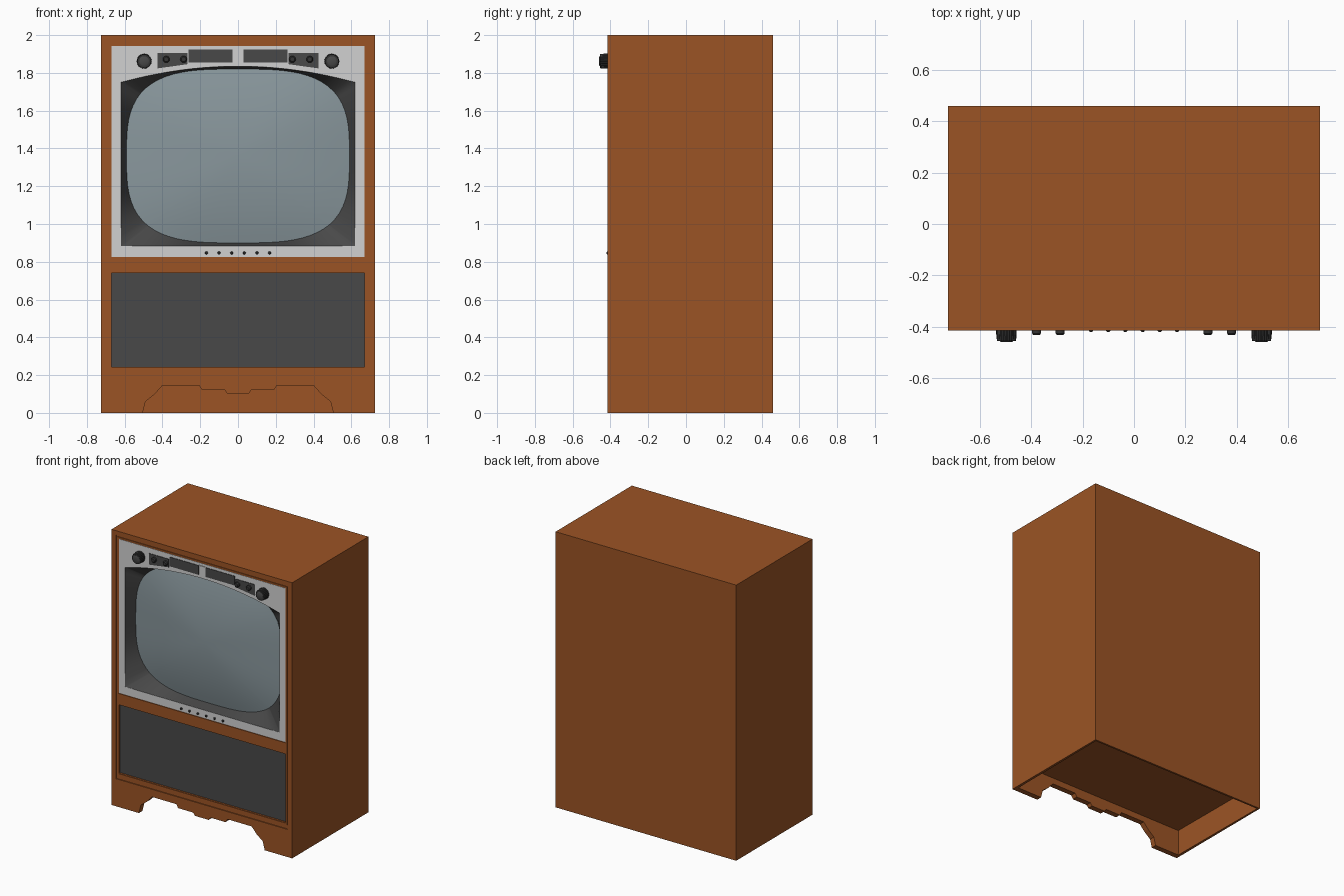
import bpy, bmesh, math
from mathutils import Matrix

if "Cube" in bpy.data.objects:
    bpy.data.objects.remove(bpy.data.objects["Cube"])


def material(name, r, g, b):
    m = bpy.data.materials.new(name)
    m.diffuse_color = (r, g, b, 1)
    m.use_nodes = True
    m.node_tree.nodes["Principled BSDF"].inputs["Base Color"].default_value = m.diffuse_color
    return m


WOOD = material("brown wood", 0.33, 0.088, 0.018)
SILVER = material("light grey trim", 0.64, 0.64, 0.64)
DARK = material("dark grey", 0.066, 0.066, 0.066)
BLACK = material("charcoal", 0.035, 0.035, 0.035)
GLASS = material("grey blue glass", 0.25, 0.31, 0.335)


def finish(ob, mat, smooth=False):
    ob.data.materials.clear()
    ob.data.materials.append(mat)
    bpy.ops.object.select_all(action='DESELECT')
    ob.select_set(True)
    bpy.context.view_layer.objects.active = ob
    if smooth:
        bpy.ops.object.shade_smooth_by_angle(angle=math.radians(35))
    return ob


def mesh_object(name, bm, mat, smooth=False):
    bmesh.ops.recalc_face_normals(bm, faces=bm.faces)
    me = bpy.data.meshes.new(name)
    bm.to_mesh(me)
    bm.free()
    ob = bpy.data.objects.new(name, me)
    bpy.context.collection.objects.link(ob)
    return finish(ob, mat, smooth)


def plate(name, loops, y0, y1, mat):
    """Flat plate from x/z outlines (first is outer, others are holes)."""
    cu = bpy.data.curves.new(name, 'CURVE')
    cu.dimensions = '2D'
    cu.fill_mode = 'BOTH'
    cu.extrude = (y1 - y0) / 2
    for pts in loops:
        sp = cu.splines.new('POLY')
        sp.points.add(len(pts) - 1)
        for p, (x, z) in zip(sp.points, pts):
            p.co = (x, z, 0, 1)
        sp.use_cyclic_u = True
    ob = bpy.data.objects.new(name, cu)
    bpy.context.collection.objects.link(ob)
    ob.rotation_euler.x = math.pi / 2
    ob.location.y = (y0 + y1) / 2
    bpy.ops.object.select_all(action='DESELECT')
    ob.select_set(True)
    bpy.context.view_layer.objects.active = ob
    bpy.ops.object.convert(target='MESH')
    ob = bpy.context.object
    ob.data.shade_flat()
    return finish(ob, mat)


def rect(x, z0, z1):
    return [(-x, z0), (x, z0), (x, z1), (-x, z1)]


def box(bm, x0, x1, y0, y1, z0, z1):
    m = Matrix.Translation(((x0 + x1) / 2, (y0 + y1) / 2, (z0 + z1) / 2))
    m = m @ Matrix.Diagonal((x1 - x0, y1 - y0, z1 - z0, 1))
    return bmesh.ops.create_cube(bm, size=1, matrix=m)


def knob(name, x, z, profile, mat, sides=24, flute=0.0):
    """Turned knob facing -y; profile is (radius, y) from base to tip."""
    bm = bmesh.new()
    rings = []
    for r, y in profile:
        ring = []
        for i in range(sides):
            a = 2 * math.pi * i / sides
            q = r * (1 - flute * (i % 2))
            ring.append(bm.verts.new((x + q * math.cos(a), y, z + q * math.sin(a))))
        rings.append(ring)
    for a, b in zip(rings, rings[1:]):
        for i in range(sides):
            j = (i + 1) % sides
            bm.faces.new((a[i], a[j], b[j], b[i]))
    bm.faces.new(rings[0])
    bm.faces.new(rings[-1])
    return mesh_object(name, bm, mat, smooth=not flute)


# Cabinet shell, open at the front and underneath, with a raised floor
bm = bmesh.new()
box(bm, -0.725, 0.725, -0.375, 0.46, 0, 2)
bm.normal_update()
bmesh.ops.delete(bm, geom=[f for f in bm.faces if f.normal.y < -0.5 or f.normal.z < -0.5],
                 context='FACES')
shell = mesh_object("cabinet_shell", bm, WOOD)
mod = shell.modifiers.new("walls", 'SOLIDIFY')
mod.thickness = 0.02
mod.offset = -1
bm = bmesh.new()
box(bm, -0.71, 0.71, -0.376, 0.45, 0.19, 0.21)
mesh_object("cabinet_floor", bm, WOOD)

# Front frame with a scalloped foot line
arch = [(-0.505, 0), (-0.49, 0.06), (-0.44, 0.10), (-0.40, 0.145), (-0.205, 0.145),
        (-0.19, 0.12), (-0.07, 0.12), (-0.055, 0.10)]
outer = [(-0.725, 0)] + arch + [(-x, z) for x, z in reversed(arch)]
outer += [(0.725, 0), (0.725, 2), (-0.725, 2)]
plate("front_frame", [outer, rect(0.69, 0.2, 1.968)], -0.415, -0.375, WOOD)

# Slightly lower moulding around screen and speaker, with a raised lip
plate("front_moulding", [rect(0.69, 0.2, 1.968), rect(0.67, 0.825, 1.943),
                         rect(0.67, 0.243, 0.74)], -0.408, -0.375, WOOD)
plate("moulding_lip", [rect(0.684, 0.23, 1.958), rect(0.672, 0.823, 1.946),
                       rect(0.672, 0.241, 0.742)], -0.413, -0.406, WOOD)

# Speaker cloth
plate("speaker_panel", [rect(0.675, 0.238, 0.745)], -0.397, -0.378, DARK)

# Screen opening and picture tube outlines, both measured from the screen centre
CZ = 1.36


def opening_radius(a):
    c, s = math.cos(a), math.sin(a)
    k = 0.221 * c * c
    r = (-s + math.sqrt(s * s + 4 * k * 0.475)) / (2 * k) if k > 1e-6 else 0.475
    if abs(c) > 1e-6:
        r = min(r, 0.62 / abs(c))
    return min(r, 0.476 / -s) if s < -1e-6 else r


def tube_radius(a):
    n = 3.2
    return ((abs(math.cos(a)) / 0.59) ** n + (abs(math.sin(a)) / 0.46) ** n) ** (-1 / n)


corners = [math.atan2(z, x) for x in (-0.62, 0.62) for z in (-0.476, 0.39)]
angles = sorted([(-math.pi + 0.01) + 2 * math.pi * i / 96 for i in range(96)] + corners)
opening = [(opening_radius(a) * math.cos(a), CZ + opening_radius(a) * math.sin(a)) for a in angles]
N = len(angles)

plate("screen_bezel", [rect(0.67, 0.825, 1.943), opening], -0.41, -0.385, SILVER)

# Dark funnel leading back to the tube
bm = bmesh.new()
front = [bm.verts.new((x, -0.409, z)) for x, z in opening]
back = [bm.verts.new((tube_radius(a) * math.cos(a), -0.33, CZ + tube_radius(a) * math.sin(a)))
        for a in angles]
for i in range(N):
    j = (i + 1) % N
    bm.faces.new((front[i], front[j], back[j], back[i]))
funnel = mesh_object("screen_surround", bm, DARK, smooth=True)

# Domed picture tube glass
bm = bmesh.new()
tip = bm.verts.new((0, -0.385, CZ))
prev = None
for k in range(1, 11):
    t = k / 10
    ring = [bm.verts.new((t * tube_radius(a) * math.cos(a), -0.33 - 0.055 * (1 - t * t),
                          CZ + t * tube_radius(a) * math.sin(a))) for a in angles]
    for i in range(N):
        j = (i + 1) % N
        bm.faces.new((prev[i], prev[j], ring[j], ring[i]) if prev else (tip, ring[i], ring[j]))
    prev = ring
glass = mesh_object("screen_glass", bm, GLASS, smooth=True)

# Make sure the open surfaces face the viewer
for ob in (funnel, glass):
    if sum(p.normal.y * p.area for p in ob.data.polygons) > 0:
        ob.data.flip_normals()

# Control strips, dials and small knobs on both sides
for side, s in (("left", -1), ("right", 1)):
    outer_strip = [(0.425, 1.905), (0.267, 1.905), (0.267, 1.846), (0.425, 1.824)]
    inner_strip = [(0.262, 1.923), (0.028, 1.923), (0.028, 1.856), (0.262, 1.856)]
    plate(side + "_outer_control_strip", [[(s * x, z) for x, z in outer_strip]], -0.414, -0.408, DARK)
    plate(side + "_inner_control_strip", [[(s * x, z) for x, z in inner_strip]], -0.414, -0.408, DARK)
    knob(side + "_dial", s * 0.497, 1.862, [(0.04, -0.405), (0.04, -0.43), (0.037, -0.456)],
         BLACK, 48, 0.06)
    knob(side + "_dial_cap", s * 0.497, 1.862, [(0.026, -0.45), (0.026, -0.458), (0.022, -0.46)], DARK)
    for n, x in enumerate((0.288, 0.38)):
        knob(f"{side}_small_knob_{n + 1}", s * x, 1.872,
             [(0.018, -0.408), (0.018, -0.426), (0.012, -0.433)], BLACK)

# Trim bar between the control strips
plate("centre_trim", [rect(0.024, 1.85, 1.926)], -0.415, -0.408, SILVER)

# Row of push buttons under the screen
for n in range(6):
    knob(f"push_button_{n + 1}", -0.1675 + 0.067 * n, 0.847,
         [(0.008, -0.408), (0.008, -0.416), (0.005, -0.42)], BLACK, 12)
